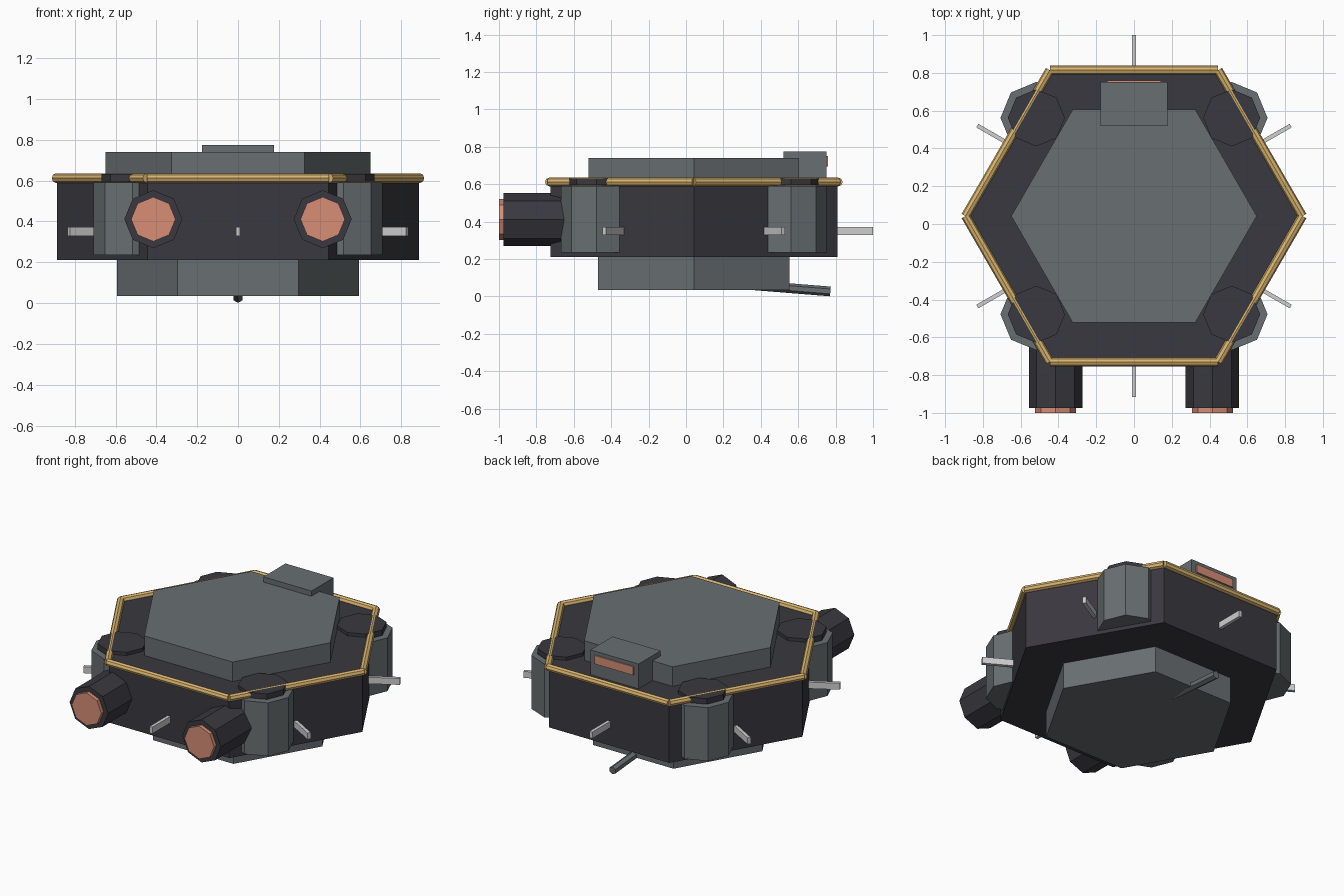
import bpy
import math
from mathutils import Vector, Matrix

old = bpy.data.objects.get("Cube")
if old:
    bpy.data.objects.remove(old, do_unlink=True)


def material(name, rgb):
    m = bpy.data.materials.new(name)
    m.use_nodes = True
    m.diffuse_color = (*rgb, 1)
    m.node_tree.nodes["Principled BSDF"].inputs["Base Color"].default_value = (*rgb, 1)
    return m


DARK = material("dark_hull", (0.042, 0.040, 0.050))
GREY = material("mid_grey", (0.140, 0.158, 0.166))
GOLD = material("gold_trim", (0.70, 0.46, 0.16))
COPPER = material("copper_glow", (0.68, 0.27, 0.18))
PALE = material("pale_metal", (0.62, 0.62, 0.62))

CENTRE = Vector((0, 0.042, 0))   # middle of the hexagonal body


def finish(name, mat):
    ob = bpy.context.object
    ob.name = name
    ob.data.materials.append(mat)
    return ob


def prism(name, mat, sides, radius, start, end, turn=0):
    """Flat-sided prism between two points; first corner lies on local x at turn 0."""
    start, end = Vector(start), Vector(end)
    axis = end - start
    bpy.ops.mesh.primitive_cylinder_add(vertices=sides, radius=radius, depth=axis.length)
    ob = finish(name, mat)
    ob.data.transform(Matrix.Rotation(turn, 4, "Z"))
    # keep local y pointing up for lying prisms
    z = axis.normalized()
    up = Vector((0, 1, 0)) if abs(z.z) > 0.9 else Vector((0, 0, 1))
    x = up.cross(z).normalized()
    y = z.cross(x)
    rot = Matrix((x, y, z)).transposed().to_4x4()
    ob.matrix_world = Matrix.Translation((start + end) / 2) @ rot
    return ob


def box(name, mat, centre, size, angle=0):
    bpy.ops.mesh.primitive_cube_add(size=1, location=centre, rotation=(0, 0, angle))
    ob = finish(name, mat)
    ob.scale = size
    return ob


def tier(name, mat, radius, low, high):
    """Hexagonal body layer with corners on the x axis."""
    up = Vector((0, 0, 1))
    return prism(name, mat, 6, radius, CENTRE + up * low, CENTRE + up * high, math.pi / 6)


# Stacked hexagonal body
tier("main_hull", DARK, 0.886, 0.21, 0.61)
tier("upper_deck", GREY, 0.65, 0.60, 0.74)
tier("belly_deck", GREY, 0.592, 0.035, 0.22)


def polar(radius, degrees, z):
    a = math.radians(degrees)
    return CENTRE + Vector((radius * math.cos(a), radius * math.sin(a), z))


# Gold rim rail and side struts, one per side
for i in range(6):
    prism(f"rim_rail_{i + 1}", GOLD, 8, 0.0235,
          polar(0.892, 60 * i, 0.612), polar(0.892, 60 * i + 60, 0.612))
    mid = 60 * i + 30
    box(f"side_strut_{i + 1}", PALE, polar(0.84, mid, 0.351),
        (0.236, 0.022, 0.043), math.radians(mid))

# Corner pods with dark caps
for sx, side in ((1, "left"), (-1, "right")):
    for sy, end in ((-1, "front"), (1, "back")):
        p = CENTRE + Vector((0.517 * sx, 0.52 * sy, 0))
        up = Vector((0, 0, 1))
        prism(f"{end}_{side}_pod", GREY, 8, 0.19, p + up * 0.235, p + up * 0.59)
        prism(f"{end}_{side}_pod_cap", DARK, 8, 0.151, p + up * 0.595, p + up * 0.632)

    # Front thrusters
    x = 0.415 * sx
    prism(f"{side}_thruster", DARK, 8, 0.142, (x, -0.6, 0.411), (x, -0.975, 0.411))
    prism(f"{side}_thruster_core", COPPER, 8, 0.109, (x, -0.9, 0.411), (x, -1.0, 0.411))

# Rear sensor housing with glowing slot
box("sensor_housing", GREY, (0, 0.636, 0.69), (0.354, 0.232, 0.17))
box("sensor_slot", COPPER, (0, 0.754, 0.722), (0.286, 0.012, 0.056))

# Trailing boom under the belly
prism("belly_boom", GREY, 6, 0.026, (0, 0.36, 0.060), (0, 0.772, 0.027))
